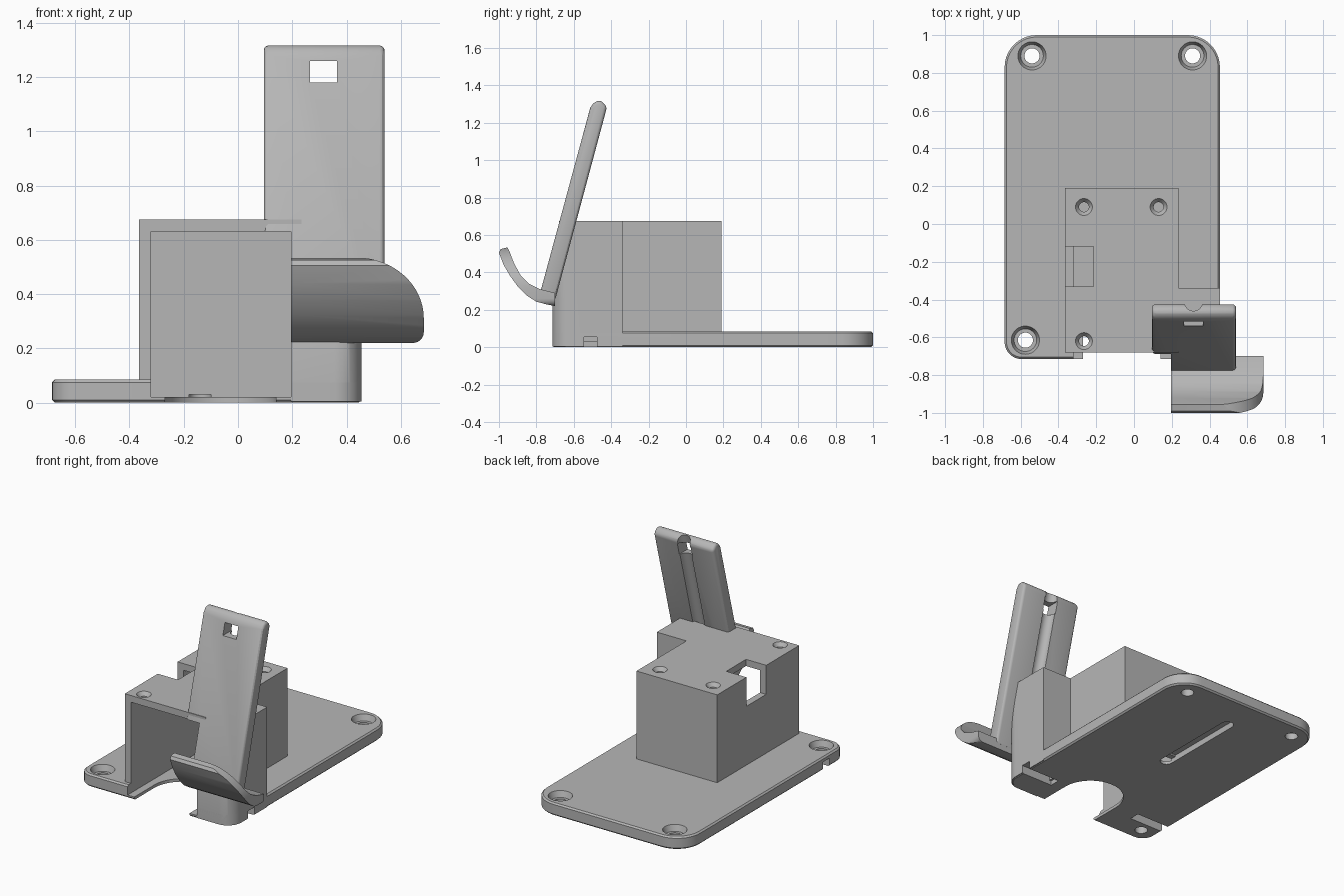
import bpy, bmesh
from math import sin, cos, pi, atan2
from mathutils import Matrix

if "Cube" in bpy.data.objects:
    bpy.data.objects.remove(bpy.data.objects["Cube"])

grey = bpy.data.materials.new("plain grey")
grey.use_nodes = True
COLOUR = (0.47, 0.47, 0.47, 1)
grey.diffuse_color = COLOUR
grey.node_tree.nodes["Principled BSDF"].inputs["Base Color"].default_value = COLOUR


def make(name, bm):
    bmesh.ops.recalc_face_normals(bm, faces=bm.faces)
    mesh = bpy.data.meshes.new(name)
    bm.to_mesh(mesh)
    bm.free()
    mesh.materials.append(grey)
    obj = bpy.data.objects.new(name, mesh)
    bpy.context.collection.objects.link(obj)
    return obj


def prism(name, pts, axis, lo, hi):
    """Extrude a 2D outline along an axis; the outline uses the other two axes in order."""
    place = {"x": lambda u, v, w: (w, u, v),
             "y": lambda u, v, w: (u, w, v),
             "z": lambda u, v, w: (u, v, w)}[axis]
    bm = bmesh.new()
    a = [bm.verts.new(place(u, v, lo)) for u, v in pts]
    b = [bm.verts.new(place(u, v, hi)) for u, v in pts]
    bm.faces.new(a)
    bm.faces.new(b)
    for i in range(len(pts)):
        j = (i + 1) % len(pts)
        bm.faces.new((a[i], a[j], b[j], b[i]))
    return make(name, bm)


def block(name, x0, x1, y0, y1, z0, z1):
    return prism(name, [(x0, y0), (x1, y0), (x1, y1), (x0, y1)], "z", z0, z1)


def cone(x, y, z0, z1, r0, r1, turn=0):
    bm = bmesh.new()
    bmesh.ops.create_cone(bm, cap_ends=True, segments=40, radius1=r0, radius2=r1,
                          depth=z1 - z0,
                          matrix=Matrix.Translation((x, y, (z0 + z1) / 2))
                          @ Matrix.Rotation(turn, 4, "X"))
    return make("cutter", bm)


def arc(cx, cy, rx, ry, start, end, steps=10):
    return [(cx + rx * cos(start + (end - start) * i / steps),
             cy + ry * sin(start + (end - start) * i / steps)) for i in range(steps + 1)]


def apply(obj, mod):
    bpy.context.view_layer.objects.active = obj
    bpy.ops.object.modifier_apply(modifier=mod.name)


def cut(obj, cutter, operation="DIFFERENCE"):
    cutter.hide_render = True
    mod = obj.modifiers.new("cut", "BOOLEAN")
    mod.operation, mod.solver, mod.object = operation, "EXACT", cutter
    apply(obj, mod)
    bpy.data.objects.remove(cutter)


def bevel(obj, width, segments=1):
    mod = obj.modifiers.new("bevel", "BEVEL")
    mod.width, mod.segments = width, segments
    mod.limit_method, mod.angle_limit = "ANGLE", 0.7
    apply(obj, mod)


def cut_cavity(obj):
    cut(obj, block("cutter", -0.32, 0.195, -1.2, 0.15, 0.02, 0.63))


# Base plate with rounded corners
L, R, F, B = -0.685, 0.455, -0.715, 1.0
outline = (arc(R - 0.1, F + 0.1, 0.1, 0.1, -pi / 2, 0)
           + arc(R - 0.17, B - 0.17, 0.17, 0.17, 0, pi / 2)
           + arc(L + 0.17, B - 0.17, 0.17, 0.17, pi / 2, pi)
           + arc(L + 0.09, F + 0.09, 0.09, 0.09, pi, 1.5 * pi))
base = prism("base_plate", outline, "z", 0, 0.085)
bevel(base, 0.01)
cut_cavity(base)
# Counterbored mounting holes
for x, y in [(-0.54, 0.89), (0.31, 0.89), (-0.575, -0.615)]:
    cut(base, cone(x, y, -0.1, 0.2, 0.04, 0.04))
    cut(base, cone(x, y, 0.045, 0.105, 0.06, 0.082))
# Cable opening in the floor, underside groove and side slots
cut(base, prism("cutter", [(0.14, -0.9)] + arc(-0.065, -0.5, 0.205, 0.205, 0, pi, 20)
                + [(-0.27, -0.9)], "z", -0.1, 0.018 + 0.1))
cut(base, prism("cutter", arc(-0.14, 0.74, 0.04, 0.04, 0, pi)
                + arc(-0.14, 0.15, 0.04, 0.04, pi, 2 * pi), "z", -0.1, 0.04))
cut(base, block("cutter", -0.8, -0.43, -0.545, -0.475, -0.1, 0.055))
cut(base, block("cutter", 0.22, 0.6, -0.545, -0.475, -0.1, 0.055))

# Hollow housing, open at the front
housing = block("housing", -0.365, 0.235, -0.68, 0.19, 0.03, 0.675)
cut_cavity(housing)
for x, y in [(-0.265, 0.09), (0.13, 0.09), (-0.265, -0.62)]:
    cut(housing, cone(x, y, 0.5, 0.8, 0.026, 0.026))
    cut(housing, cone(x, y, 0.65, 0.69, 0.026, 0.056))
cut(housing, block("cutter", -0.5, -0.215, -0.33, -0.12, 0.48, 0.8))

# Support post behind the backrest
post = prism("support_post", [(F, 0.004), (F, 0.25), (-0.6, 0.675), (-0.34, 0.675), (-0.34, 0.004)],
             "x", 0.195, R)
cut(post, prism("cutter", [(0.1, F)] + arc(R - 0.1, F + 0.1, 0.1, 0.1, -pi / 2, 0)
                + [(R, 0), (0.1, 0)], "z", -0.1, 1), "INTERSECT")
cut(post, block("cutter", 0.22, 0.6, -0.545, -0.475, -0.1, 0.055))

# Tilted backrest with window and rear cable channel
backrest = prism("backrest", [(-0.78, 0.29), (-0.512, 1.28), (-0.49, 1.312), (-0.455, 1.32),
                              (-0.422, 1.285), (-0.70, 0.25)], "x", 0.095, 0.54)
bevel(backrest, 0.02, 3)
cut_cavity(backrest)
cut(backrest, cone(0.315, -0.56, 0.07, 1.47, 0.045, 0.045, -atan2(0.278, 1.035)))
cut(backrest, block("cutter", 0.265, 0.365, -0.7, -0.3, 1.18, 1.26))

# Curved lip with a rounded outer corner
lip = prism("curved_lip", [(-0.70, 0.22), (-0.75, 0.23), (-0.80, 0.243), (-0.85, 0.275),
                           (-0.90, 0.325), (-0.94, 0.38), (-0.975, 0.44), (-1.0, 0.505),
                           (-0.99, 0.525), (-0.955, 0.533), (-0.945, 0.515), (-0.92, 0.45),
                           (-0.885, 0.385), (-0.84, 0.34), (-0.78, 0.31), (-0.70, 0.29)],
            "x", 0.195, 0.685)
cut(lip, prism("cutter", [(0.1, 0.2), (0.1, 0.6), (0.43, 0.6)]
               + arc(0.435, 0.31, 0.25, 0.225, pi / 2, 0, 16)
               + arc(0.645, 0.26, 0.04, 0.04, 0, -pi / 2, 6) + [(0.6, 0.2)],
               "y", -1.2, -0.5), "INTERSECT")

# Smooth curved surfaces, keep hard edges
bpy.ops.object.select_all(action="DESELECT")
for part in (base, housing, post, backrest, lip):
    part.select_set(True)
bpy.context.view_layer.objects.active = base
bpy.ops.object.shade_smooth_by_angle(angle=0.5)
